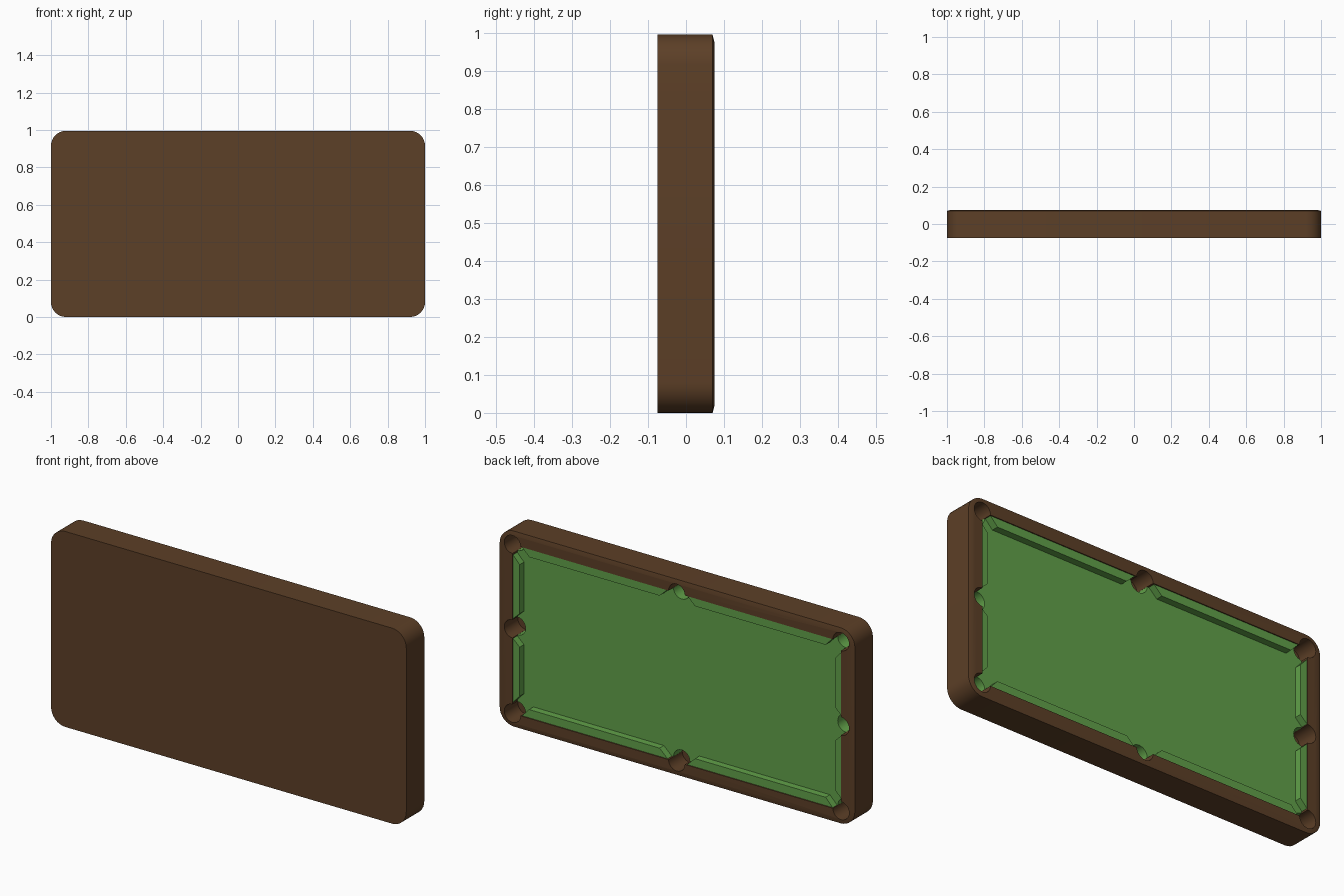
import bpy, bmesh, math
from mathutils import Vector

if "Cube" in bpy.data.objects:
    bpy.data.objects.remove(bpy.data.objects["Cube"])

CZ = 0.4975                      # height of the table's centre line


def material(name, rgb):
    m = bpy.data.materials.new(name)
    m.diffuse_color = (*rgb, 1)
    m.use_nodes = True
    m.node_tree.nodes["Principled BSDF"].inputs["Base Color"].default_value = m.diffuse_color
    return m


WOOD = material("dark_brown_wood", (0.108, 0.050, 0.020))
FELT = material("green_felt", (0.120, 0.355, 0.067))


def loft(name, rings, mat):
    """Closed solid through rings of (x, z offset) points; rings = [(y, points), ...]"""
    bm = bmesh.new()
    loops = [[bm.verts.new((x, y, CZ + z)) for x, z in pts] for y, pts in rings]
    for a, b in zip(loops, loops[1:]):
        for i in range(len(a)):
            j = (i + 1) % len(a)
            bm.faces.new((a[i], a[j], b[j], b[i]))
    bm.faces.new(loops[0])
    bm.faces.new(loops[-1])
    bmesh.ops.recalc_face_normals(bm, faces=bm.faces)
    me = bpy.data.meshes.new(name)
    bm.to_mesh(me)
    bm.free()
    me.materials.append(mat)
    ob = bpy.data.objects.new(name, me)
    bpy.context.collection.objects.link(ob)
    return ob


def rounded(w, h, r, n=8):
    pts = []
    for k, (sx, sz) in enumerate([(1, 1), (-1, 1), (-1, -1), (1, -1)]):
        for i in range(n + 1):
            a = math.pi / 2 * (k + i / n)
            pts.append((sx * (w - r) + r * math.cos(a), sz * (h - r) + r * math.sin(a)))
    return pts


def rect(w, h):
    return [(w, h), (-w, h), (-w, -h), (w, -h)]


def circle(cx, cz, r, n=24):
    return [(cx + r * math.cos(2 * math.pi * i / n), cz + r * math.sin(2 * math.pi * i / n))
            for i in range(n)]


def cut(ob, cutters):
    for c in cutters:
        m = ob.modifiers.new("cut", 'BOOLEAN')
        m.operation, m.solver, m.object = 'DIFFERENCE', 'EXACT', c
    bpy.context.view_layer.update()
    me = bpy.data.meshes.new_from_object(
        ob.evaluated_get(bpy.context.evaluated_depsgraph_get()))
    ob.modifiers.clear()
    ob.data = me


RX, RZ = 0.925, 0.43             # inner edge of the wooden rim
NX, NZ = 0.888, 0.388            # cushion noses
BED, FLOOR = 0.035, -0.035       # playing surface, pocket floor

# wooden frame with a shallow chamfer round the rim, and the felt bed
frame = loft("wooden_frame", [(-0.075, rounded(1, CZ, 0.08)),
                              (0.070, rounded(1, CZ, 0.08)),
                              (0.075, rounded(0.98, CZ - 0.02, 0.06))], WOOD)
bed = loft("felt_bed", [(FLOOR + 0.004, rect(RX - 0.0005, RZ - 0.0005)),
                        (BED, rect(RX - 0.0005, RZ - 0.0005))], FELT)

# cavity and eight pockets
cavity = loft("cavity_cutter", [(FLOOR + 0.003, rect(RX, RZ)), (0.2, rect(RX, RZ))], WOOD)
pockets = []
for sx in (-1, 0, 1):
    for sz in (-1, 0, 1):
        if sx or sz:
            c = circle(sx * RX, sz * RZ, 0.046)
            pockets.append(loft("pocket_cutter", [(FLOOR, c), (0.2, c)], WOOD))
cut(frame, [cavity] + pockets)
cut(bed, pockets)
for c in [cavity] + pockets:
    bpy.data.objects.remove(c)

# cushions with angled ends
for sx in (-1, 1):
    for sz in (-1, 1):
        long_side = [(0.055, RZ), (0.10, NZ), (0.835, NZ), (0.875, RZ)]
        short_side = [(RX, 0.05), (NX, 0.085), (NX, 0.335), (RX, 0.375)]
        for name, pts in (("long_cushion", long_side), ("short_cushion", short_side)):
            p = [(sx * x, sz * z) for x, z in pts]
            loft(name, [(BED - 0.003, p), (0.070, p)], FELT)

# smooth rounded corners and pocket walls, keep hard edges
for ob in (frame, bed):
    bpy.ops.object.select_all(action='DESELECT')
    ob.select_set(True)
    bpy.context.view_layer.objects.active = ob
    bpy.ops.object.shade_smooth_by_angle(angle=math.radians(18))
